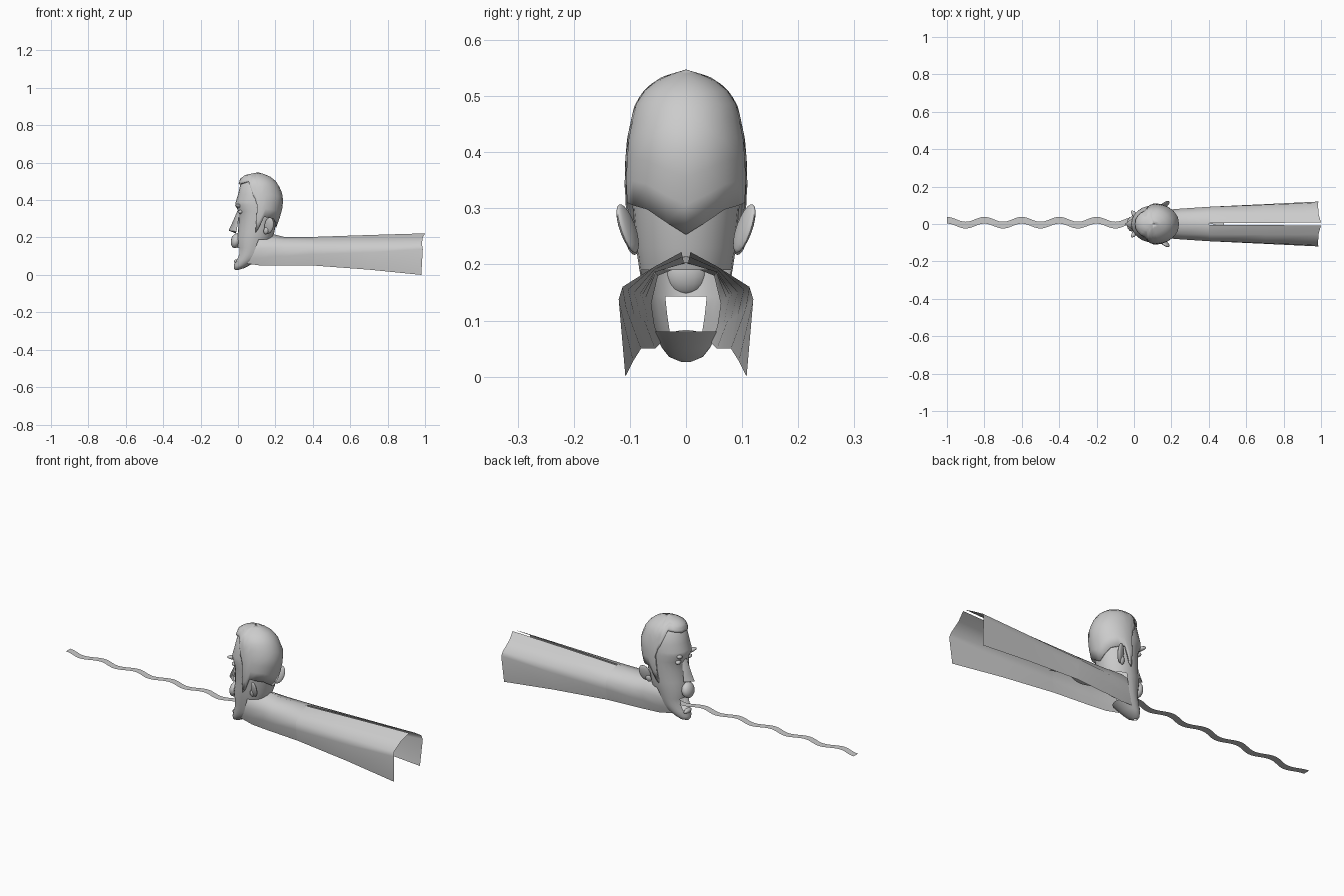
import bpy, bmesh, math
from mathutils import Matrix, Vector, Euler

if "Cube" in bpy.data.objects:
    bpy.data.objects.remove(bpy.data.objects["Cube"])


def finish(name, bm, mirror=True, angle=40, thick=0):
    bmesh.ops.remove_doubles(bm, verts=bm.verts, dist=0.0002)
    bmesh.ops.recalc_face_normals(bm, faces=bm.faces)
    me = bpy.data.meshes.new(name)
    bm.to_mesh(me)
    bm.free()
    me.shade_smooth()
    me.set_sharp_from_angle(angle=math.radians(angle))
    ob = bpy.data.objects.new(name, me)
    bpy.context.collection.objects.link(ob)
    if mirror:
        m = ob.modifiers.new("mirror", 'MIRROR')
        m.use_axis = (False, True, False)
        m.merge_threshold = 0.0005
    if thick:
        s = ob.modifiers.new("thickness", 'SOLIDIFY')
        s.thickness = thick
        s.offset = -1
    return ob


def grid(name, rows, keep=lambda r, c: True, **kw):
    """Skin a surface through rows of points."""
    bm = bmesh.new()
    vs = [[bm.verts.new(p) for p in row] for row in rows]
    for r in range(len(rows) - 1):
        for c in range(len(rows[0]) - 1):
            if keep(r, c):
                bm.faces.new((vs[r][c], vs[r][c + 1], vs[r + 1][c + 1], vs[r + 1][c]))
    return finish(name, bm, **kw)


def blob(name, loc, size, rot=(0, 0, 0), mirror=True):
    bm = bmesh.new()
    mat = Matrix.Translation(loc) @ Euler([math.radians(a) for a in rot]).to_matrix().to_4x4() \
        @ Matrix.Diagonal((*size, 1))
    bmesh.ops.create_uvsphere(bm, u_segments=16, v_segments=10, radius=1, matrix=mat)
    return finish(name, bm, mirror)


def oval(z, xf, xb, w, deg):
    a = math.radians(deg)
    y = 0 if deg in (0, 180) else w * math.sin(a)
    return ((xf + xb) / 2 - (xb - xf) / 2 * math.cos(a), y, z)


def sample(table, z):
    for a, b in zip(table, table[1:]):
        if z <= b[0]:
            t = max(0, (z - a[0]) / (b[0] - a[0]))
            return [p + (q - p) * t for p, q in zip(a, b)]
    return table[-1]


# Face and skull: half ovals stacked in z (z, front x, back x, half width)
skin = [(.026, -.016, .0, .008), (.035, -.022, .03, .03), (.05, -.022, .06, .042),
        (.08, -.014, .11, .058), (.11, -.002, .13, .067), (.143, -.002, .15, .074),
        (.19, -.008, .18, .083), (.23, .0, .195, .089), (.29, .003, .205, .094),
        (.34, .002, .215, .099), (.372, -.015, .225, .1), (.39, -.012, .225, .1),
        (.43, .0, .225, .097), (.48, .012, .205, .085), (.515, .04, .17, .06), (.535, .1, .11, .001)]
head_cols = [i * 15 for i in range(13)]


def head_keep(r, c):
    mouth = r in (3, 4) and c < 2
    throat = 3 <= r <= 5 and c >= 7
    return not (mouth or throat)


grid("head", [[oval(*s, d) for d in head_cols] for s in skin], head_keep)

# Hair shell: columns run from the hairline up to the crown
hair = [(.22, .0, .19, .093), (.255, .0, .205, .1), (.30, .0, .222, .108), (.36, .0, .238, .11),
        (.42, -.002, .243, .106), (.485, .003, .215, .092), (.515, .012, .19, .072),
        (.535, .04, .155, .042), (.547, .1, .11, .001)]
hairline = [(0, .487), (15, .485), (30, .49), (45, .495), (60, .5), (72, .42), (76, .41),
            (82, .37), (84, .29), (88, .225), (94, .24), (104, .31), (120, .305),
            (140, .298), (160, .275), (180, .253)]
columns = []
for deg, low in hairline:
    zs = [low + (.547 - low) * (1 - (1 - i / 9) ** 1.7) for i in range(10)]
    columns.append([oval(*sample(hair, z), deg) for z in zs])
grid("hair", columns, thick=.008)

# Nose wedge
nasion, bridge, tip = (-.002, 0, .345), (-.028, 0, .285), (-.05, 0, .237)
base, wing, cheek = (-.012, 0, .222), (-.008, .03, .232), (.008, .022, .33)
bm = bmesh.new()
P = {k: bm.verts.new(k) for k in (nasion, bridge, tip, base, wing, cheek)}
for f in ((nasion, bridge, cheek), (bridge, wing, cheek), (bridge, tip, wing), (tip, base, wing)):
    bm.faces.new([P[k] for k in f])
finish("nose", bm)

# Upper lip, lower lip, brows, eyes and ears
blob("upper_lip", (-.012, 0, .182), (.026, .04, .04), (0, 12, 0), mirror=False)
blob("lower_lip", (-.008, 0, .072), (.013, .03, .011), mirror=False)
blob("brow", (.008, .042, .367), (.014, .036, .011), (12, 0, 35))
blob("eye", (.016, .042, .337), (.014, .02, .011), (0, 0, 25))
blob("ear", (.166, .104, .264), (.026, .01, .046), (-14, 18, 22))
blob("ear_lobe", (.15, .096, .236), (.014, .009, .02), (-14, 18, 15))

# Neck sleeve: open-bottomed arch widening backwards, split along the top
stations = [
    (.05, [(.045, .06), (.056, .09), (.062, .13), (.05, .18), (0, .2)]),
    (.12, [(.055, .05), (.066, .09), (.072, .14), (.058, .19), (0, .215)]),
    (.2, [(.064, .05), (.074, .1), (.078, .145), (.052, .19), (0, .215)]),
    (.25, [(.068, .05), (.079, .1), (.082, .147), (.053, .188), (0, .202)]),
    (.4, [(.08, .05), (.092, .11), (.092, .15), (.056, .186), (0, .203)]),
    (.402, [(.08, .05), (.092, .11), (.092, .15), (.056, .186), (.004, .203)]),
    (.7, [(.094, .028), (.106, .12), (.103, .155), (.056, .191), (.006, .213)]),
    (.98, [(.108, .0), (.12, .138), (.113, .16), (.056, .196), (.008, .222)])]
rear = (0, .008, .004, .006, .02)
rows = [[(x + (rear[i] if x > .9 else 0), y, z) for i, (y, z) in enumerate(pts)]
        for x, pts in stations]
grid("neck_sleeve", rows, angle=50)

# Wavy flat ribbon running out of the mouth
ribbon = []
for i in range(149):
    x = -1 + i * .01
    y = .007 + .013 * math.cos(2 * math.pi * x / .2)
    ribbon.append([(x, y - .018, .112), (x, y + .018, .112)])
grid("ribbon", ribbon, mirror=False)
